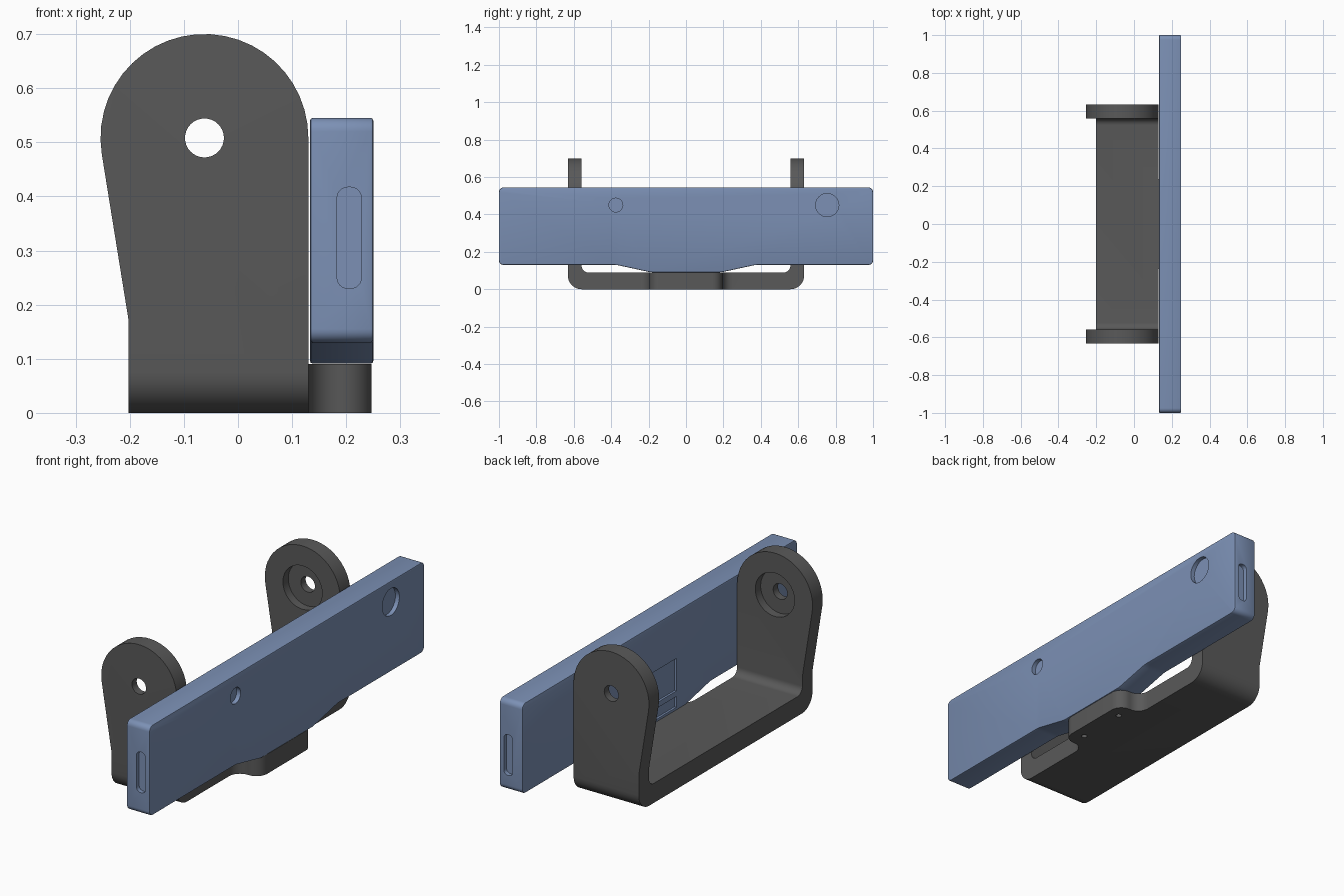
import bpy, bmesh, math
from mathutils import Vector

if "Cube" in bpy.data.objects:
    bpy.data.objects.remove(bpy.data.objects["Cube"])


def fillet(corners, seg=8):
    """Round a polygon given as (u, v, radius) corners."""
    out = []
    n = len(corners)
    for i, (u, v, r) in enumerate(corners):
        p = Vector((u, v))
        if r == 0:
            out.append(p)
            continue
        d1 = (Vector(corners[i - 1][:2]) - p).normalized()
        d2 = (Vector(corners[(i + 1) % n][:2]) - p).normalized()
        half = d1.angle(d2) / 2
        c = p + (d1 + d2).normalized() * r / math.sin(half)
        t = r / math.tan(half)
        s, e = (p + d1 * t - c).normalized(), (p + d2 * t - c).normalized()
        out += [c + s.slerp(e, k / seg).normalized() * r for k in range(seg + 1)]
    return out


def circle(u, v, r, n=32):
    return [(u + r * math.cos(2 * math.pi * k / n), v + r * math.sin(2 * math.pi * k / n)) for k in range(n)]


def rect(u0, u1, v0, v1, r=0):
    return fillet([(u0, v0, r), (u1, v0, r), (u1, v1, r), (u0, v1, r)], 6)


def prism(name, pts, axis, lo, hi):
    """Extrude a 2D profile along an axis between lo and hi."""
    place = {'x': lambda u, v, w: (w, u, v),
             'y': lambda u, v, w: (u, w, v),
             'z': lambda u, v, w: (u, v, w)}[axis]
    bm = bmesh.new()
    a = [bm.verts.new(place(u, v, lo)) for u, v in pts]
    b = [bm.verts.new(place(u, v, hi)) for u, v in pts]
    bm.faces.new(a)
    bm.faces.new(b)
    for i in range(len(a)):
        j = (i + 1) % len(a)
        bm.faces.new((a[i], a[j], b[j], b[i]))
    bmesh.ops.recalc_face_normals(bm, faces=bm.faces)
    me = bpy.data.meshes.new(name)
    bm.to_mesh(me)
    bm.free()
    ob = bpy.data.objects.new(name, me)
    bpy.context.collection.objects.link(ob)
    return ob


def activate(ob):
    bpy.ops.object.select_all(action='DESELECT')
    ob.select_set(True)
    bpy.context.view_layer.objects.active = ob


def combine(ob, other, op):
    activate(ob)
    m = ob.modifiers.new("combine", 'BOOLEAN')
    m.operation, m.solver, m.object = op, 'EXACT', other
    bpy.ops.object.modifier_apply(modifier=m.name)
    bpy.data.objects.remove(other, do_unlink=True)


def finish(ob, color):
    activate(ob)
    bpy.ops.object.shade_smooth_by_angle(angle=math.radians(30))
    mat = bpy.data.materials.new(ob.name + "_material")
    mat.diffuse_color = color
    mat.use_nodes = True
    mat.node_tree.nodes["Principled BSDF"].inputs["Base Color"].default_value = mat.diffuse_color
    ob.data.materials.clear()
    ob.data.materials.append(mat)


# Bracket: U section cut to the arm's side outline
PX, PZ, PR = -0.062, 0.508, 0.192
u_section = fillet([(-0.632, 0, 0.075), (0.632, 0, 0.075), (0.632, 0.8, 0), (0.558, 0.8, 0),
                    (0.558, 0.09, 0.035), (-0.558, 0.09, 0.035), (-0.558, 0.8, 0), (-0.632, 0.8, 0)])
bracket = prism("bracket", u_section, 'x', -0.3, 0.3)
outline = [(-0.202, -0.1), (0.13, -0.1)]
outline += [(PX + PR * math.cos(math.radians(t * 189 / 24)), PZ + PR * math.sin(math.radians(t * 189 / 24)))
            for t in range(25)]
outline.append((-0.202, 0.17))
combine(bracket, prism("arm_outline", outline, 'y', -1, 1), 'INTERSECT')

# Mounting tab with S-curved sides
tab = fillet([(0.05, -0.3, 0), (0.13, -0.3, 0), (0.13, -0.195, 0.055), (0.247, -0.195, 0.055),
              (0.247, 0.195, 0.055), (0.13, 0.195, 0.055), (0.13, 0.3, 0), (0.05, 0.3, 0)])
combine(bracket, prism("tab", tab, 'z', 0, 0.09), 'UNION')

# Pivot holes, inner counterbores and tab screw holes
combine(bracket, prism("pivot_hole", circle(PX, PZ, 0.036), 'y', -1, 1), 'DIFFERENCE')
combine(bracket, prism("counterbore", circle(PX, PZ, 0.1, 40), 'y', -0.597, 0.597), 'DIFFERENCE')
for y in (-0.12, 0.12):
    combine(bracket, prism("screw_hole", circle(0.19, y, 0.013, 16), 'z', -0.1, 0.06), 'DIFFERENCE')
finish(bracket, (0.1, 0.1, 0.1, 1))

# Bar housing with a tapered foot resting on the tab
bar = fillet([(-1, 0.13, 0.025), (-0.37, 0.13, 0.15), (-0.19, 0.091, 0.1), (0.19, 0.091, 0.1),
              (0.37, 0.13, 0.15), (1, 0.13, 0.025), (1, 0.545, 0.025), (-1, 0.545, 0.025)], 6)
housing = prism("bar_housing", bar, 'x', 0.133, 0.25)
activate(housing)
bev = housing.modifiers.new("edge", 'BEVEL')
bev.width, bev.segments, bev.limit_method, bev.angle_limit = 0.005, 2, 'ANGLE', math.radians(60)
bpy.ops.object.modifier_apply(modifier=bev.name)

# Round windows on the outer face, slots in the ends, ports on the back
cuts = [(circle(-0.375, 0.45, 0.037), 'x', 0.23, 0.3),
        (circle(0.755, 0.45, 0.062, 40), 'x', 0.23, 0.3),
        (rect(0.183, 0.228, 0.23, 0.417, 0.02), 'y', -1.1, -0.98),
        (rect(0.183, 0.228, 0.2, 0.387, 0.02), 'y', 0.98, 1.1),
        (rect(-0.12, 0.12, 0.18, 0.33), 'x', 0.1, 0.143),
        (rect(-0.12, 0.12, 0.105, 0.155), 'x', 0.1, 0.143)]
for pts, axis, lo, hi in cuts:
    combine(housing, prism("recess", pts, axis, lo, hi), 'DIFFERENCE')
finish(housing, (0.2, 0.28, 0.46, 1))
